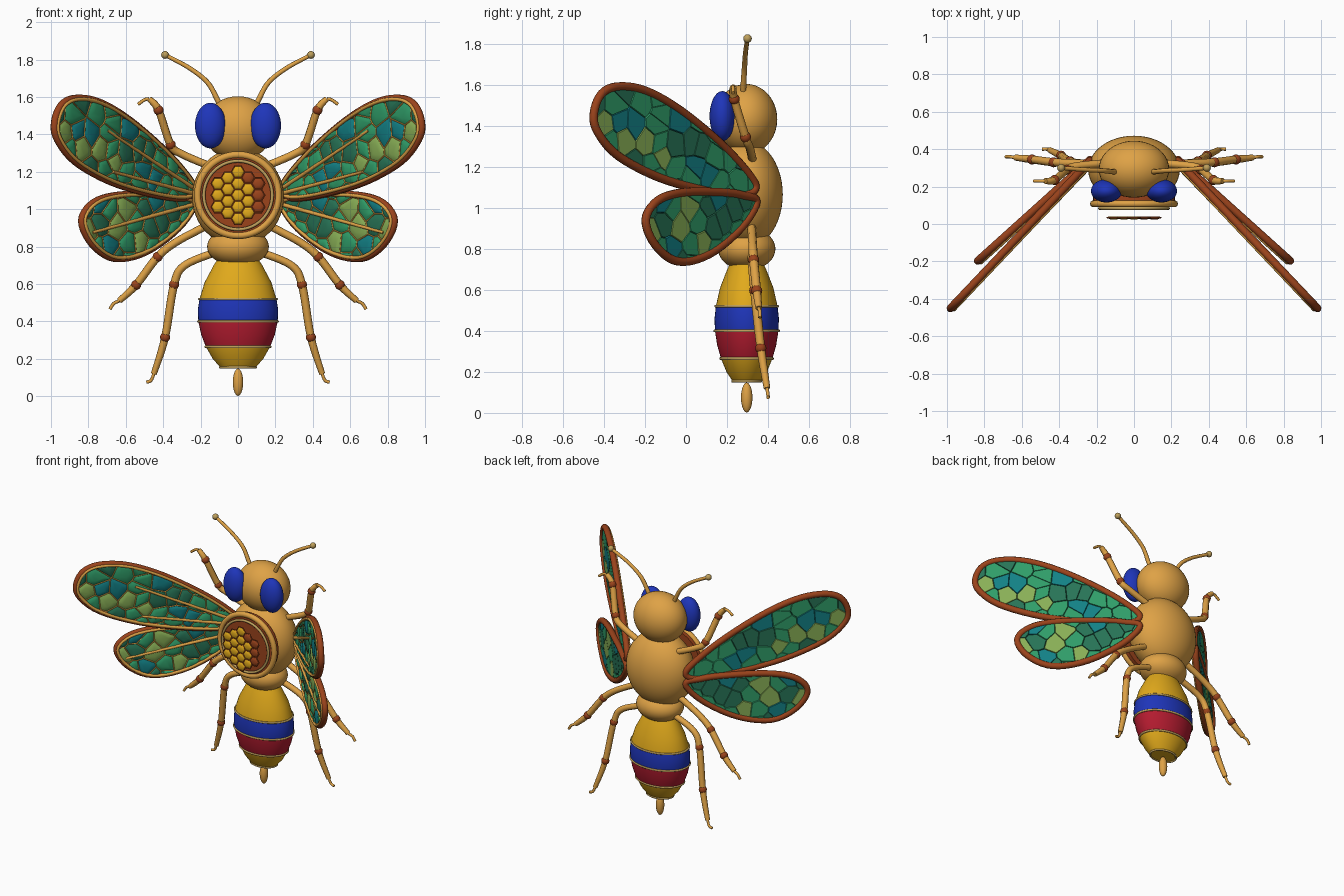
import bpy, bmesh, math, random
from mathutils import Vector

cube = bpy.data.objects.get("Cube")
if cube:
    bpy.data.objects.remove(cube, do_unlink=True)


def material(name, *srgb):
    m = bpy.data.materials.new(name)
    col = [c ** 2.2 for c in srgb] + [1]
    m.use_nodes = True
    m.diffuse_color = col
    m.node_tree.nodes["Principled BSDF"].inputs["Base Color"].default_value = col
    return m


TAN = material("amber tan", .87, .63, .28)
BROWN = material("copper brown", .60, .27, .13)
BLUE = material("royal blue", .14, .22, .72)
GOLD = material("golden yellow", .88, .66, .13)
RED = material("crimson", .70, .13, .20)
BRASS = material("pale brass", .74, .62, .36)
GLASS = [material("emerald", .20, .61, .41), material("deep green", .17, .45, .34),
         material("teal", .10, .50, .52), material("lime", .53, .68, .34)]
BODY_Y = .296


# ---------- helpers ----------
def finish(ob, name, mats, angle=40):
    ob.name = ob.data.name = name
    for m in mats:
        ob.data.materials.append(m)
    bpy.ops.object.select_all(action='DESELECT')
    ob.select_set(True)
    bpy.context.view_layer.objects.active = ob
    bpy.ops.object.shade_smooth_by_angle(angle=math.radians(angle))
    return ob


def from_bmesh(bm, name, mats, angle=40):
    bmesh.ops.recalc_face_normals(bm, faces=bm.faces)
    me = bpy.data.meshes.new(name)
    bm.to_mesh(me)
    bm.free()
    ob = bpy.data.objects.new(name, me)
    bpy.context.collection.objects.link(ob)
    return finish(ob, name, mats, angle)


def ellipsoid(name, centre, radii, mat, seg=40):
    bpy.ops.mesh.primitive_uv_sphere_add(segments=seg, ring_count=seg // 2, location=centre)
    ob = bpy.context.object
    ob.scale = radii
    return finish(ob, name, [mat])


def ring(name, centre, major, minor, mat, rot=(0, 0, 0), scale=(1, 1, 1)):
    bpy.ops.mesh.primitive_torus_add(major_radius=major, minor_radius=minor, major_segments=56,
                                     minor_segments=10, location=centre, rotation=rot)
    ob = bpy.context.object
    ob.scale = scale
    return finish(ob, name, [mat], 60)


def smooth_path(pts, closed=False, steps=6):
    """Catmull-Rom through points of any dimension."""
    pts = [Vector(p) for p in pts]
    n, out = len(pts), []
    for i in range(n if closed else n - 1):
        a, b, c, d = (pts[j % n] if closed else pts[min(max(j, 0), n - 1)]
                      for j in range(i - 1, i + 3))
        for k in range(steps):
            t = k / steps
            out.append(b + (c - a) * (t / 2) + (a * 2 - b * 5 + c * 4 - d) * (t * t / 2)
                       + (b * 3 - a - c * 3 + d) * (t ** 3 / 2))
    return out if closed else out + [pts[-1]]


def tubes(name, paths, mat, closed=False, sides=2):
    """Round tubes along lists of (x, y, z, radius)."""
    cu = bpy.data.curves.new(name, 'CURVE')
    cu.dimensions = '3D'
    cu.bevel_depth, cu.bevel_resolution, cu.use_fill_caps = 1, sides, True
    for path in paths:
        sp = cu.splines.new('POLY')
        sp.points.add(len(path) - 1)
        sp.use_cyclic_u = closed
        for p, q in zip(sp.points, path):
            p.co, p.radius = (*q[:3], 1), q[3]
    ob = bpy.data.objects.new(name, cu)
    bpy.context.collection.objects.link(ob)
    bpy.ops.object.select_all(action='DESELECT')
    ob.select_set(True)
    bpy.context.view_layer.objects.active = ob
    bpy.ops.object.convert(target='MESH')
    return finish(bpy.context.object, name, [mat], 50)


def pane(bm, poly, place, half, dome, index):
    """Pillow-shaped tile with a flat, chamfered back."""
    mid = sum(poly, Vector((0, 0))) / len(poly)
    rows = [[bm.verts.new(place(*mid.lerp(p, f), o)) for p in poly]
            for f, o in ((.95, -half), (1, 0), (1, half), (.75, half + dome * .7), (.4, half + dome))]
    faces = [bm.faces.new(rows[0]), bm.faces.new(rows[-1])]
    for lo, hi in zip(rows, rows[1:]):
        for i in range(len(poly)):
            faces.append(bm.faces.new((lo[i - 1], lo[i], hi[i], hi[i - 1])))
    for f in faces:
        f.material_index = index


def clip(poly, point, normal):
    """Keep the part of a polygon behind a line."""
    out = []
    for i, b in enumerate(poly):
        a = poly[i - 1]
        da, db = (a - point).dot(normal), (b - point).dot(normal)
        if (da < 0) != (db < 0):
            out.append(a.lerp(b, da / (da - db)))
        if db < 0:
            out.append(b)
    return out


# ---------- body ----------
ellipsoid("head", (0, .293, 1.432), (.188, .152, .172), TAN)
ellipsoid("thorax", (0, .29, 1.065), (.245, .182, .262), TAN, 48)
ellipsoid("waist", (0, BODY_Y, .80), (.165, .14, .105), TAN)
ellipsoid("stinger", (0, BODY_Y, .075), (.028, .028, .073), TAN, 20)

# abdomen: lathe with coloured bands split by height
profile = [(.09, .76), (.13, .70), (.178, .61), (.206, .52), (.215, .46), (.212, .40),
           (.197, .33), (.172, .265), (.135, .20), (.095, .155)]
bm = bmesh.new()
N = 48
rows = [[bm.verts.new((r * math.cos(k * math.tau / N), BODY_Y + .73 * r * math.sin(k * math.tau / N), z))
         for k in range(N)] for r, z in profile]
bm.faces.new(rows[0])
bm.faces.new(rows[-1])
for lo, hi in zip(rows, rows[1:]):
    for k in range(N):
        f = bm.faces.new((lo[k - 1], lo[k], hi[k], hi[k - 1]))
        z = f.calc_center_median().z
        f.material_index = 1 if .40 < z < .52 else 2 if .265 < z < .40 else 0
from_bmesh(bm, "abdomen", [GOLD, BLUE, RED])
for r, z in (profile[3], profile[5], profile[7], profile[9]):
    ring("abdomen_ring", (0, BODY_Y, z), r, .007, BRASS, scale=(1, .74, 1))

# ---------- chest medallion ----------
FACING = (math.pi / 2, 0, 0)
bpy.ops.mesh.primitive_cylinder_add(vertices=56, radius=.218, depth=.055, location=(0, .125, 1.075), rotation=FACING)
finish(bpy.context.object, "medallion_base", [BROWN])
ring("medallion_outer_ring", (0, .108, 1.075), .216, .019, TAN, FACING)
ring("medallion_inner_ring", (0, .084, 1.075), .183, .009, BRASS, FACING)


def on_chest(u, v, o):
    return Vector((u, .036 - o, 1.075 + v))


bm, R, frames = bmesh.new(), .036, []
for q in range(-2, 3):
    for r in range(-2, 3):
        if abs(q + r) > 2:
            continue
        mid = Vector((1.5 * R * q, math.sqrt(3) * R * (r + q / 2)))
        hexa = [mid + Vector((math.cos(k * math.pi / 3), math.sin(k * math.pi / 3))) * R for k in range(6)]
        upper_right = mid.x + .45 * mid.y > .07
        pane(bm, [mid.lerp(p, .92) for p in hexa], on_chest, .003, .009, int(upper_right))
        frames.append([(*on_chest(*p, .002), .004) for p in hexa])
from_bmesh(bm, "honeycomb_cells", [GOLD, BROWN], 30)
tubes("honeycomb_frame", frames, BROWN, True, 1)

# ---------- wings in front projection: outline, root, sweep angle, veins, teal and lime spots ----------
WINGS = {
    "upper_wing": ([(.235, 1.09), (.26, 1.16), (.39, 1.31), (.58, 1.475), (.74, 1.57), (.866, 1.592),
                    (.945, 1.555), (.98, 1.46), (.963, 1.37), (.87, 1.255), (.684, 1.15),
                    (.47, 1.085), (.30, 1.06)],
                   .32, 46.5, [((.23, 1.10), (.71, 1.42)), ((.23, 1.08), (.68, 1.20))],
                   [(.90, 1.45), (.54, 1.20), (.42, 1.18), (.75, 1.42), (.60, 1.43)],
                   [(.87, 1.29), (.93, 1.39), (.66, 1.22), (.72, 1.27)]),
    "lower_wing": ([(.235, 1.03), (.31, 1.06), (.417, 1.075), (.63, 1.075), (.77, 1.035), (.835, .94),
                    (.78, .815), (.658, .738), (.49, .775), (.32, .90)],
                   .33, 42, [((.23, 1.03), (.79, .875))],
                   [(.77, .98), (.71, .83), (.45, 1.02)],
                   [(.65, .98), (.60, 1.03), (.55, .84), (.79, .87)]),
}


def build_wing(kind, side, s):
    front, root_y, sweep, veins, teal_spots, lime_spots = WINGS[kind]
    ca, sa = math.cos(math.radians(sweep)), math.sin(math.radians(sweep))

    def place(u, z, o):
        return Vector((s * (.25 + u * ca - o * sa), root_y - u * sa - o * ca, z))

    def flat(x, z):
        return Vector(((x - .25) / ca, z))

    outline = smooth_path([flat(*p) for p in front], True, 5)
    mid = sum(outline, Vector((0, 0))) / len(outline)
    tubes(f"{kind}_rim_{side}", [[(*place(*p, 0), .021) for p in outline]], BROWN, True, 3)
    tubes(f"{kind}_trim_{side}", [[(*place(*mid.lerp(p, .985), .018), .010) for p in outline]], TAN, True)
    # stained glass: jittered seeds, each cell cut from the outline
    rng = random.Random(len(kind) + sweep)
    step = .105
    seeds = [Vector((-.1 + step * (i + (j % 2) / 2 + rng.uniform(-.38, .38)),
                     .7 + step * (j + rng.uniform(-.38, .38)))) for i in range(13) for j in range(10)]
    colour = {}
    for index, spots in ((2, teal_spots), (3, lime_spots)):
        for spot in spots:
            nearest = min(range(len(seeds)), key=lambda i: (seeds[i] - flat(*spot)).length)
            colour[nearest] = index
    bm, leads = bmesh.new(), []
    for i, a in enumerate(seeds):
        cell = outline
        for b in seeds:
            if b is not a and len(cell) > 2:
                cell = clip(cell, (a + b) / 2, b - a)
        if len(cell) > 2:
            pane(bm, cell, place, .008, .012, colour.get(i, int(rng.random() < .33)))
            leads.append([(*place(*p, .010), .0045) for p in cell])
    from_bmesh(bm, f"{kind}_glass_{side}", GLASS, 35)
    tubes(f"{kind}_leading_{side}", leads, TAN, True, 1)
    tubes(f"{kind}_veins_{side}", [[(*place(*flat(*p), .018), r) for p, r in zip(v, (.012, .008))]
                                   for v in veins], TAN)


# ---------- legs: hip, knee, ankle, foot, claw ----------
LEGS = {
    "front_leg": [(.15, .325, 1.23), (.30, .31, 1.295), (.36, .29, 1.345), (.425, .235, 1.53), (.475, .23, 1.59),
                  (.50, .23, 1.585), (.535, .23, 1.56)],
    "middle_leg": [(.17, .32, .91), (.33, .325, .825), (.43, .33, .745), (.545, .345, .595), (.635, .355, .51),
                   (.665, .36, .495), (.685, .36, .465)],
    "hind_leg": [(.12, .32, .77), (.285, .325, .70), (.342, .335, .597), (.39, .365, .315), (.45, .395, .12),
                 (.465, .40, .085), (.49, .40, .075)],
}

for side, s in (("left", 1), ("right", -1)):
    for kind in WINGS:
        build_wing(kind, side, s)
    for kind, pts in LEGS.items():
        pts = [(s * x, y, z) for x, y, z in pts]
        thick = (.021, .021, .022, .021, .016)
        tubes(f"{kind}_{side}", [smooth_path([(*p, r) for p, r in zip(pts, thick)])], TAN)
        tubes(f"{kind}_claw_{side}", [smooth_path([(*p, .009) for p in pts[4:]])], TAN)
        for joint, p in zip(("knee", "ankle"), pts[2:4]):
            ellipsoid(f"{kind}_{joint}_{side}", p, (.027,) * 3, BROWN, 16)
    ellipsoid(f"eye_{side}", (s * .147, .177, 1.447), (.083, .062, .122), BLUE)
    feeler = [(.09, .28, 1.54, .014), (.115, .28, 1.595, .014), (.165, .285, 1.68, .013),
              (.26, .29, 1.755, .012), (.39, .30, 1.825, .011)]
    feeler = [(s * x, y, z, r) for x, y, z, r in feeler]
    tubes(f"antenna_{side}", [smooth_path(feeler)], TAN)
    ellipsoid(f"antenna_tip_{side}", feeler[-1][:3], (.021,) * 3, BRASS, 16)
